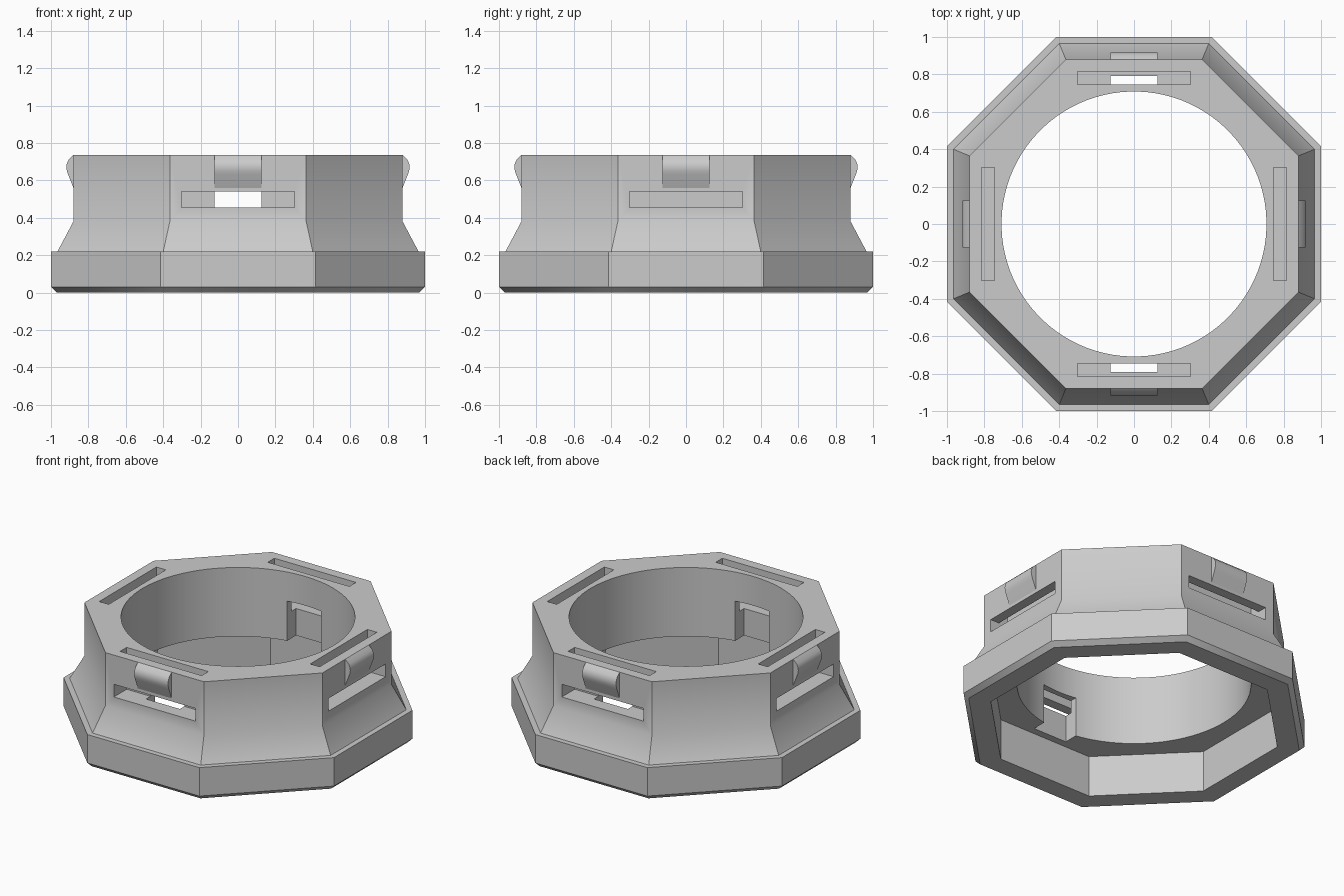
import bpy, bmesh
from math import pi, cos, sin, radians
from mathutils import Matrix

cube = bpy.data.objects.get("Cube")
if cube:
    bpy.data.objects.remove(cube)

grey = bpy.data.materials.new("plain grey")
grey.use_nodes = True
colour = (0.6, 0.6, 0.6, 1)
grey.diffuse_color = colour
grey.node_tree.nodes["Principled BSDF"].inputs["Base Color"].default_value = colour


def finish(name, bm):
    bmesh.ops.recalc_face_normals(bm, faces=bm.faces)
    mesh = bpy.data.meshes.new(name)
    bm.to_mesh(mesh)
    bm.free()
    mesh.materials.append(grey)
    obj = bpy.data.objects.new(name, mesh)
    bpy.context.collection.objects.link(obj)
    return obj


def stack(name, profile, sides):
    """Capped stack of polygon rings; profile holds (apothem, height)."""
    bm = bmesh.new()
    rings = []
    for r, z in profile:
        r /= cos(pi / sides)
        rings.append([bm.verts.new((r * cos((i + .5) * 2 * pi / sides),
                                    r * sin((i + .5) * 2 * pi / sides), z))
                      for i in range(sides)])
    for a, b in zip(rings, rings[1:]):
        for i in range(sides):
            j = (i + 1) % sides
            bm.faces.new((a[i], a[j], b[j], b[i]))
    bm.faces.new(rings[0])
    bm.faces.new(rings[-1])
    return finish(name, bm)


def prism(name, profile, half_width, angle):
    """Profile of (outward, height) points, extruded sideways, turned to a side."""
    bm = bmesh.new()
    face = bm.faces.new([bm.verts.new((r, -half_width, z)) for r, z in profile])
    new = bmesh.ops.extrude_face_region(bm, geom=[face])["geom"]
    moved = [v for v in new if isinstance(v, bmesh.types.BMVert)]
    bmesh.ops.translate(bm, verts=moved, vec=(0, 2 * half_width, 0))
    bm.transform(Matrix.Rotation(radians(angle), 4, 'Z'))
    return finish(name, bm)


def box(r0, r1, z0, z1):
    return [(r0, z0), (r1, z0), (r1, z1), (r0, z1)]


def cut(target, cutter):
    cutter.hide_render = True
    mod = target.modifiers.new("cut", 'BOOLEAN')
    mod.operation = 'DIFFERENCE'
    mod.solver = 'EXACT'
    mod.object = cutter
    bpy.context.view_layer.objects.active = target
    bpy.ops.object.modifier_apply(modifier=mod.name)
    bpy.data.objects.remove(cutter)


def smooth(obj):
    bpy.ops.object.select_all(action='DESELECT')
    obj.select_set(True)
    bpy.context.view_layer.objects.active = obj
    bpy.ops.object.shade_smooth_by_angle(angle=radians(32))


TOP = 0.735
# Eight-sided housing with flared shoulder and chamfered base
body = stack("housing", [(.97, 0), (1, .03), (1, .22), (.965, .22),
                         (.88, .38), (.88, TOP)], 8)
# Round bore above an eight-sided pocket
cut(body, stack("bore", [(.708, .2), (.708, 1)], 96))
cut(body, stack("pocket", [(.84, -.1), (.84, .275)], 8))

# Strap slots: in through the side, out through the top
strap = [(.745, .455), (1.1, .455), (1.1, .54), (.815, .54), (.815, 1), (.745, 1)]
for angle in range(0, 360, 90):
    cut(body, prism("strap_slot", strap, .302, angle))

# Inner notches open the front and back slots to the bore
for angle in (90, 270):
    cut(body, prism("bore_notch", box(.6, .792, .2, .54), .125, angle))

# Rounded grooves in the pocket's left and right walls
groove = [(.8, .05), (.8, .27)] + [(.84 + .07 * sin(pi * t / 10), .27 - .022 * t)
                                   for t in range(11)]
for angle in (0, 180):
    cut(body, prism("pocket_groove", groove, .25, angle))
smooth(body)

# Rounded retaining clips on the four main sides
clip = [(.875, .56), (.88, .56), (.908, .63), (.915, .65), (.918, .67),
        (.915, .69), (.906, .71), (.88, TOP), (.875, TOP)]
for name, angle in (("left", 0), ("back", 90), ("right", 180), ("front", 270)):
    smooth(prism(name + "_clip", clip, .125, angle))
